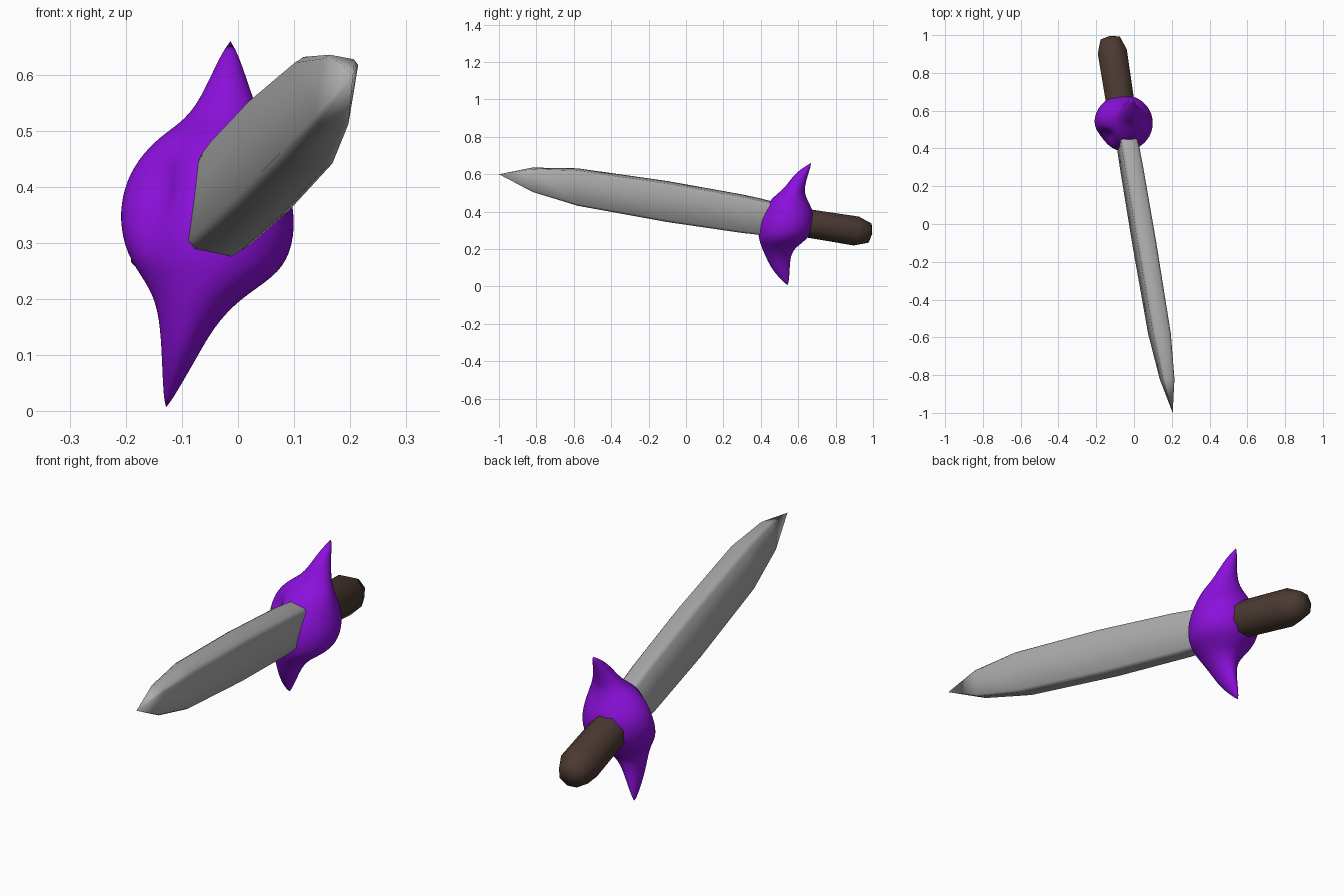
import bpy, bmesh, math
from mathutils import Vector

default_cube = bpy.data.objects.get("Cube")
if default_cube:
    bpy.data.objects.remove(default_cube)


def make_material(name, colour):
    mat = bpy.data.materials.new(name)
    mat.use_nodes = True
    mat.diffuse_color = (*colour, 1)
    mat.node_tree.nodes["Principled BSDF"].inputs["Base Color"].default_value = (*colour, 1)
    return mat


def loft(name, rings, mat, smooth_angle):
    """Skin a list of closed rings; a ring of one point closes to a tip."""
    bm = bmesh.new()
    loops = [[bm.verts.new(p) for p in ring] for ring in rings]
    for a, b in zip(loops, loops[1:]):
        count = max(len(a), len(b))
        for i in range(count):
            j = (i + 1) % count
            corners = [a[i % len(a)], a[j % len(a)], b[j % len(b)], b[i % len(b)]]
            bm.faces.new(list(dict.fromkeys(corners)))
    for end in (loops[0], loops[-1]):
        if len(end) > 2:
            bm.faces.new(end)
    bmesh.ops.recalc_face_normals(bm, faces=bm.faces)
    mesh = bpy.data.meshes.new(name)
    bm.to_mesh(mesh)
    bm.free()
    mesh.materials.append(mat)
    obj = bpy.data.objects.new(name, mesh)
    bpy.context.collection.objects.link(obj)
    bpy.ops.object.select_all(action='DESELECT')
    obj.select_set(True)
    bpy.context.view_layer.objects.active = obj
    bpy.ops.object.shade_smooth_by_angle(angle=math.radians(smooth_angle))
    return obj


steel = make_material("grey steel", (0.42, 0.42, 0.42))
purple = make_material("purple", (0.26, 0.005, 0.71))
brown = make_material("dark brown", (0.07, 0.042, 0.032))

# Blade: a chamfered bar, slightly swollen in the middle, running to a point
half_width = Vector((0.047, 0, -0.009))
half_height = Vector((0.015, 0, 0.091))
section = [(1, -.86), (1, .86), (.7, 1), (-.7, 1),
           (-1, .86), (-1, -.86), (-.7, -1), (.7, -1)]


def blade_centre(y):
    t = 0.4 - y
    return Vector((-0.03 + 0.168 * t, y, 0.373 + 0.162 * t))


blade_rings = []
for y, wide, tall in [(.5, .9, .9), (.4, 1, 1), (.3, 1.03, 1.06), (-.1, 1.06, 1.13),
                      (-.58, 1, 1.03), (-.82, .65, .67)]:
    blade_rings.append([blade_centre(y) + half_width * a * wide + half_height * b * tall
                        for a, b in section])
blade_rings.append([Vector((0.205, -1, 0.6))])
loft("blade", blade_rings, steel, 55)

# Guard: a round body drawn out into a spike above and below
guard_profile = [  # height, x range, y range
    (.61, -.043, .01, .59, .656), (.56, -.066, .026, .55, .642),
    (.52, -.094, .043, .52, .634), (.49, -.14, .06, .48, .638),
    (.45, -.18, .077, .44, .656), (.4, -.206, .092, .408, .682),
    (.34, -.214, .104, .385, .686), (.28, -.2, .095, .384, .668),
    (.24, -.172, .067, .393, .632), (.2, -.148, .002, .408, .575),
    (.15, -.139, -.043, .43, .558), (.1, -.136, -.071, .455, .555),
    (.05, -.134, -.1, .495, .552)]
SIDES = 28
dent = Vector((-0.16, 0.45, 0.4))
guard_rings = [[Vector((-0.013, 0.675, 0.668))]]
for z, x0, x1, y0, y1 in guard_profile:
    centre = Vector(((x0 + x1) / 2, (y0 + y1) / 2, z))
    ring = []
    for i in range(SIDES):
        a = math.tau * i / SIDES
        offset = Vector(((x1 - x0) / 2 * math.cos(a), (y1 - y0) / 2 * math.sin(a), 0))
        # Hollow pressed into the front right of the body
        gap = centre + offset - dent
        depth = math.exp(-(gap.xy.length / 0.05) ** 2 - (gap.z / 0.08) ** 2)
        ring.append(centre + offset * (1 - 0.4 * depth))
    guard_rings.append(ring)
guard_rings.append([Vector((-0.13, 0.546, 0))])
guard = loft("guard", guard_rings, purple, 180)
guard.modifiers.new("smooth_form", 'SUBSURF').levels = 2
guard.modifiers["smooth_form"].render_levels = 2

# Handle: eight-sided grip with a narrowed, slightly domed end
start = Vector((-0.06, 0.56, 0.352))
end = Vector((-0.128, 0.996, 0.283))
axis = (end - start).normalized()
side = axis.cross(Vector((0, 0, 1))).normalized()
up = side.cross(axis)
length = (end - start).length
handle_rings = []
for back, radius in [(length, .08), (.09, .084), (.015, .056)]:
    handle_rings.append([end - axis * back + (side * math.cos(a) + up * math.sin(a)) * radius
                         for a in (math.tau * (i + .5) / 8 for i in range(8))])
handle_rings.append([end])
loft("handle", handle_rings, brown, 60)
